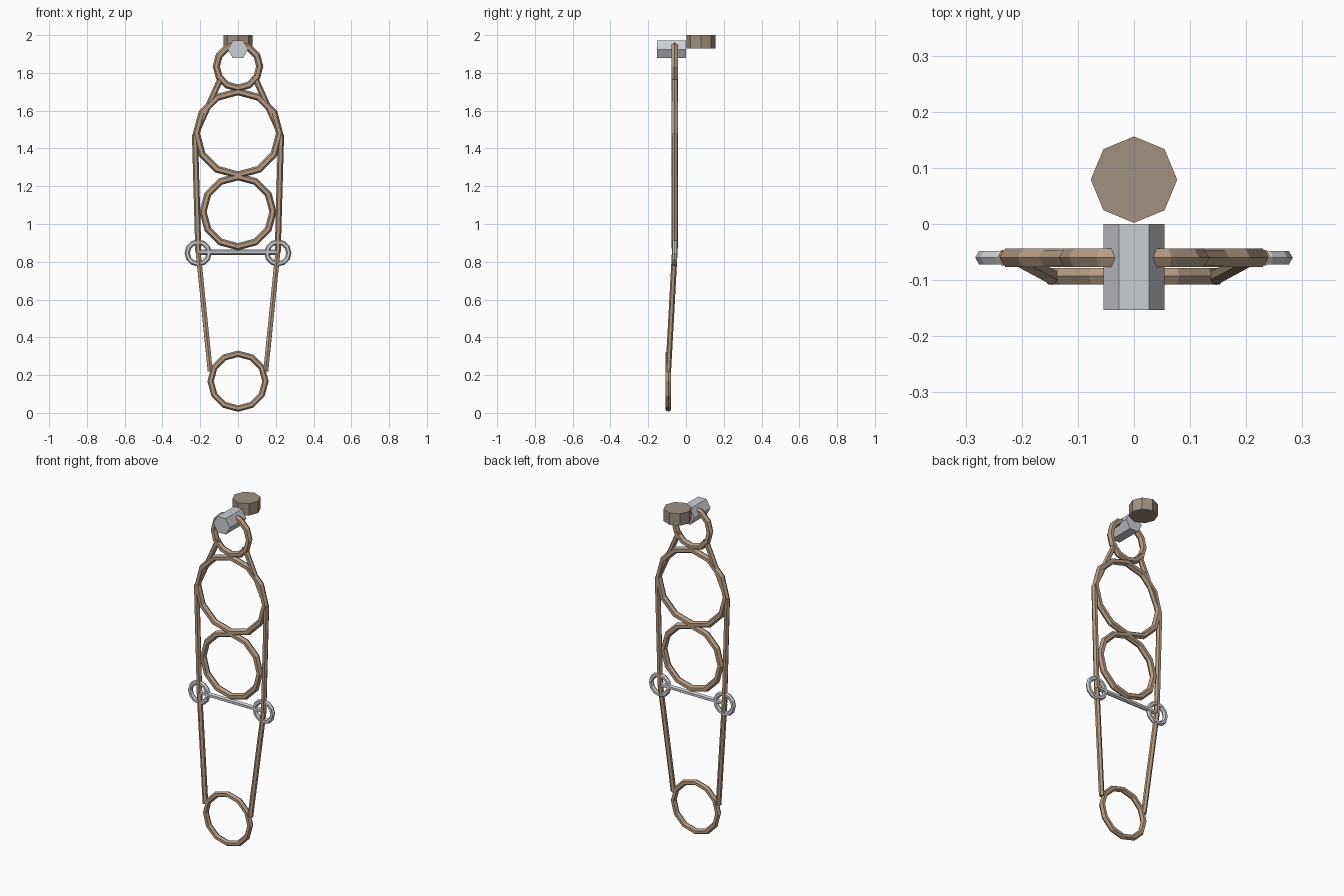
import bpy, bmesh, math
from mathutils import Vector, Matrix

if "Cube" in bpy.data.objects:
    bpy.data.objects.remove(bpy.data.objects["Cube"])

def material(name, color):
    m = bpy.data.materials.new(name)
    m.diffuse_color = color
    m.use_nodes = True
    m.node_tree.nodes["Principled BSDF"].inputs["Base Color"].default_value = m.diffuse_color
    return m

LEATHER = material("leather", (0.47, 0.33, 0.23, 1))
WOOD = material("wood", (0.36, 0.28, 0.22, 1))
STEEL = material("steel", (0.60, 0.62, 0.65, 1))

def finish(name, bm, mat):
    me = bpy.data.meshes.new(name)
    bmesh.ops.recalc_face_normals(bm, faces=bm.faces)
    bm.to_mesh(me)
    bm.free()
    me.materials.append(mat)
    ob = bpy.data.objects.new(name, me)
    bpy.context.collection.objects.link(ob)

def ring(name, x, y, z, major, minor, mat, seg=12, sides=6):
    """Low-poly torus standing upright and facing the front."""
    bm = bmesh.new()
    rows = []
    for i in range(seg):
        a = 2 * math.pi * i / seg
        row = []
        for j in range(sides):
            b = 2 * math.pi * j / sides
            r = major + minor * math.cos(b)
            row.append(bm.verts.new((x + r * math.cos(a), y + minor * math.sin(b), z + r * math.sin(a))))
        rows.append(row)
    for i in range(seg):
        p, q = rows[i], rows[(i + 1) % seg]
        for j in range(sides):
            k = (j + 1) % sides
            bm.faces.new((p[j], q[j], q[k], p[k]))
    finish(name, bm, mat)

def rod(name, a, b, radius, sides, mat, turn=0.0):
    """Capped prism running from a to b."""
    a, b = Vector(a), Vector(b)
    d = b - a
    bm = bmesh.new()
    m = (Matrix.Translation((a + b) / 2) @ d.to_track_quat('Z', 'Y').to_matrix().to_4x4()
         @ Matrix.Rotation(turn, 4, 'Z'))
    bmesh.ops.create_cone(bm, cap_ends=True, segments=sides, radius1=radius,
                          radius2=radius, depth=d.length, matrix=m)
    finish(name, bm, mat)

# Wall peg and hook
rod("wall_peg", (0, 0.079, 1.93), (0, 0.079, 2.0), 0.077, 8, WOOD)
rod("hook", (0, -0.153, 1.925), (0, 0, 1.925), 0.054, 6, STEEL, math.pi / 2)

# Leather loops, top to bottom
ring("crown_loop", 0, -0.06, 1.835, 0.115, 0.019, LEATHER)
ring("brow_band", 0, -0.06, 1.48, 0.22, 0.019, LEATHER)
ring("nose_band", 0, -0.06, 1.065, 0.185, 0.019, LEATHER)
ring("rein_loop", 0, -0.093, 0.168, 0.145, 0.017, LEATHER)

# Mouth bar
rod("bit_bar", (-0.21, -0.06, 0.85), (0.21, -0.06, 0.85), 0.014, 6, STEEL)

# Mirrored straps and bit rings
for side, s in (("left", -1), ("right", 1)):
    ring(f"bit_ring_{side}", s * 0.211, -0.06, 0.847, 0.058, 0.014, STEEL)
    rod(f"crown_strap_{side}", (s * 0.085, -0.06, 1.785), (s * 0.225, -0.06, 1.475), 0.016, 6, LEATHER)
    rod(f"cheek_strap_{side}", (s * 0.228, -0.06, 1.475), (s * 0.21, -0.06, 0.845), 0.016, 6, LEATHER)
    rod(f"rein_{side}", (s * 0.21, -0.06, 0.845), (s * 0.147, -0.094, 0.22), 0.015, 6, LEATHER)
